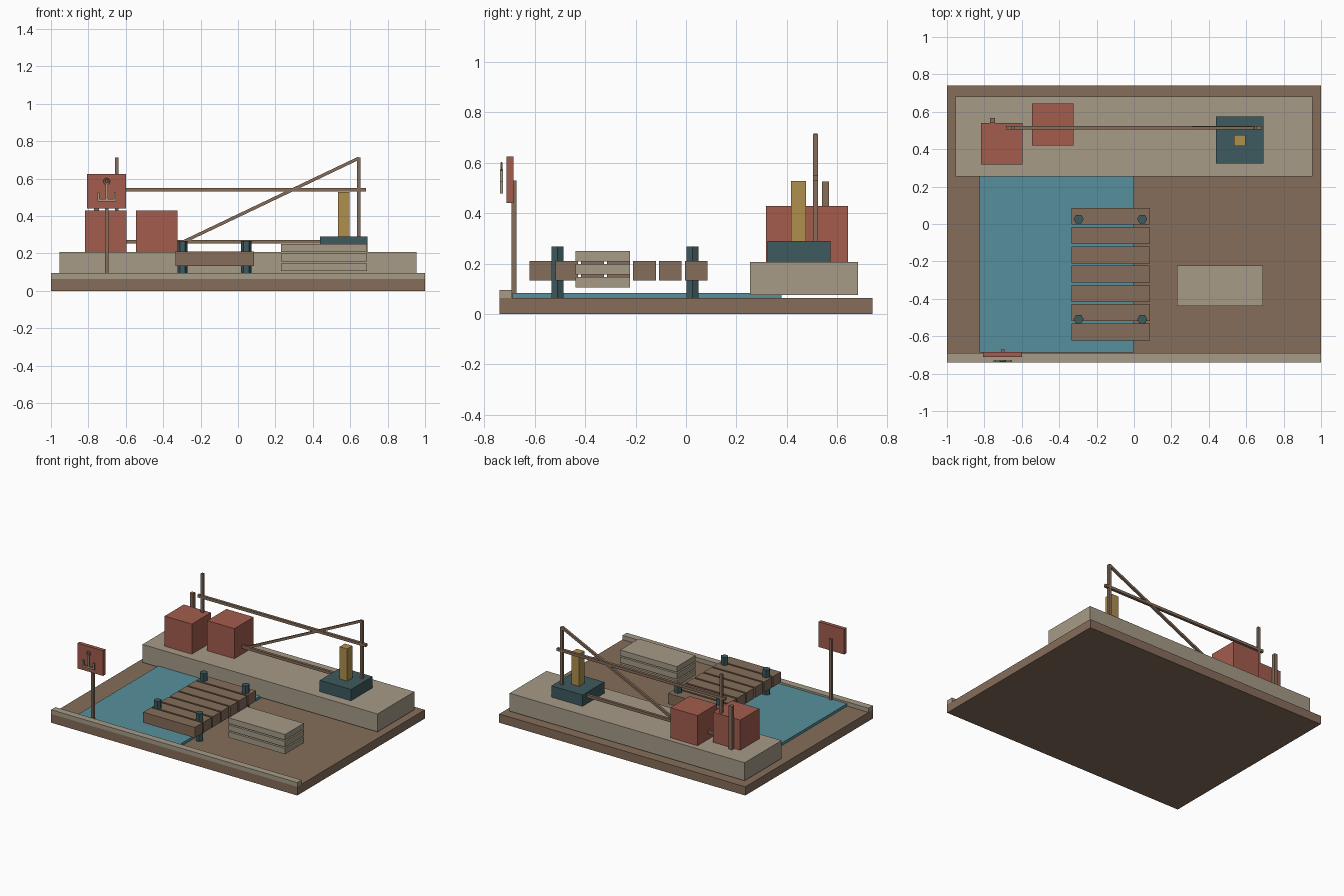
import bpy
import math
from mathutils import Vector

cube = bpy.data.objects.get("Cube")
if cube:
    bpy.data.objects.remove(cube, do_unlink=True)


def material(name, rgb):
    m = bpy.data.materials.new(name)
    m.use_nodes = True
    m.diffuse_color = (*rgb, 1)
    bsdf = next(n for n in m.node_tree.nodes if n.type == "BSDF_PRINCIPLED")
    bsdf.inputs["Base Color"].default_value = (*rgb, 1)
    return m


wood = material("weathered wood", (0.235, 0.153, 0.102))
stone = material("pale stone", (0.381, 0.328, 0.242))
water = material("harbour water", (0.093, 0.279, 0.332))
red = material("faded red", (0.366, 0.107, 0.076))
teal = material("dark teal iron", (0.048, 0.102, 0.112))
ochre = material("ochre paint", (0.429, 0.275, 0.073))


def finish(name, mat):
    ob = bpy.context.object
    ob.name = ob.data.name = name
    ob.data.materials.append(mat)
    return ob


def box(name, x, y, z, mat):
    """Box spanning the (low, high) pair on each axis."""
    spans = (x, y, z)
    bpy.ops.mesh.primitive_cube_add(size=1, location=[(a + b) / 2 for a, b in spans])
    ob = finish(name, mat)
    ob.scale = [b - a for a, b in spans]
    bpy.ops.object.transform_apply(location=False, rotation=False, scale=True)
    return ob


def beam(name, start, end, width, mat=wood):
    """Square bar between two points."""
    a, b = Vector(start), Vector(end)
    bpy.ops.mesh.primitive_cube_add(size=1, location=(a + b) / 2)
    ob = finish(name, mat)
    ob.scale = (width, width, (b - a).length)
    angle = math.atan2(b.x - a.x, b.z - a.z)
    ob.rotation_euler = (0, angle, 0)
    bpy.ops.object.transform_apply(location=False, rotation=True, scale=True)
    return ob


# Ground, water and stone edges
GROUND, QUAY = 0.064, 0.207
box("ground_base", (-1, 1), (-0.74, 0.74), (0, GROUND), wood)
box("front_curb", (-1, 1), (-0.74, -0.69), (GROUND, 0.095), stone)
box("water_basin", (-0.827, 0), (-0.688, 0.38), (GROUND, 0.083), water)
box("quay", (-0.955, 0.955), (0.255, 0.683), (0.075, QUAY), stone)

# Dock planks and hexagonal mooring posts
for i in range(7):
    y = 0.041 - 0.103 * i
    box(f"dock_plank_{i + 1}", (-0.335, 0.085), (y - 0.045, y + 0.045), (0.133, 0.21), wood)
for side, x in (("right", -0.296), ("left", 0.044)):
    for end, y in (("back", 0.026), ("front", -0.51)):
        bpy.ops.mesh.primitive_cylinder_add(
            vertices=6, radius=0.027, depth=0.267 - GROUND,
            location=(x, y, (0.267 + GROUND) / 2), rotation=(0, 0, math.pi / 6))
        finish(f"dock_post_{end}_{side}", teal)

# Stacked slabs
for i in range(3):
    z = 0.105 + 0.0515 * i
    box(f"stone_slab_{i + 1}", (0.23, 0.69), (-0.438, -0.222), (z, z + 0.042), stone)

# Crates on the quay
box("crate_right", (-0.818, -0.597), (0.317, 0.539), (QUAY, 0.428), red)
box("crate_left", (-0.545, -0.324), (0.421, 0.644), (QUAY, 0.428), red)

# Winch block with its upright
box("winch_base", (0.438, 0.692), (0.323, 0.574), (QUAY, 0.29), teal)
box("winch_upright", (0.535, 0.596), (0.416, 0.476), (0.29, 0.527), ochre)

# Timber frame with rails and brace
FY = 0.514
for side, x in (("right", -0.648), ("left", 0.646)):
    beam(f"frame_post_{side}", (x, FY, QUAY), (x, FY, 0.712), 0.019)
for level, z in (("lower", 0.262), ("upper", 0.54)):
    beam(f"frame_rail_{level}", (-0.684, FY, z), (0.684, FY, z), 0.02)
beam("frame_brace", (-0.3, FY, 0.258), (0.646, FY, 0.709), 0.017)
beam("short_post", (-0.757, 0.554, QUAY), (-0.757, 0.554, 0.526), 0.027)

# Sign with an anchor emblem
SX = -0.702
beam("sign_post", (SX, -0.682, GROUND), (SX, -0.682, 0.53), 0.02)
box("sign_board", (SX - 0.104, SX + 0.104), (-0.712, -0.684), (0.44, 0.625), red)
EY = (-0.738, -0.727)
bpy.ops.mesh.primitive_torus_add(
    major_radius=0.013, minor_radius=0.005, major_segments=12, minor_segments=6,
    location=(SX, -0.7325, 0.585), rotation=(math.pi / 2, 0, 0))
finish("anchor_ring", stone)
box("anchor_shank", (SX - 0.006, SX + 0.006), EY, (0.488, 0.574), stone)
box("anchor_arms", (SX - 0.05, SX + 0.05), EY, (0.478, 0.49), stone)
for side, s in (("right", -1), ("left", 1)):
    inner, outer = SX + s * 0.038, SX + s * 0.05
    box(f"anchor_fluke_{side}", (min(inner, outer), max(inner, outer)), EY, (0.49, 0.525), stone)
